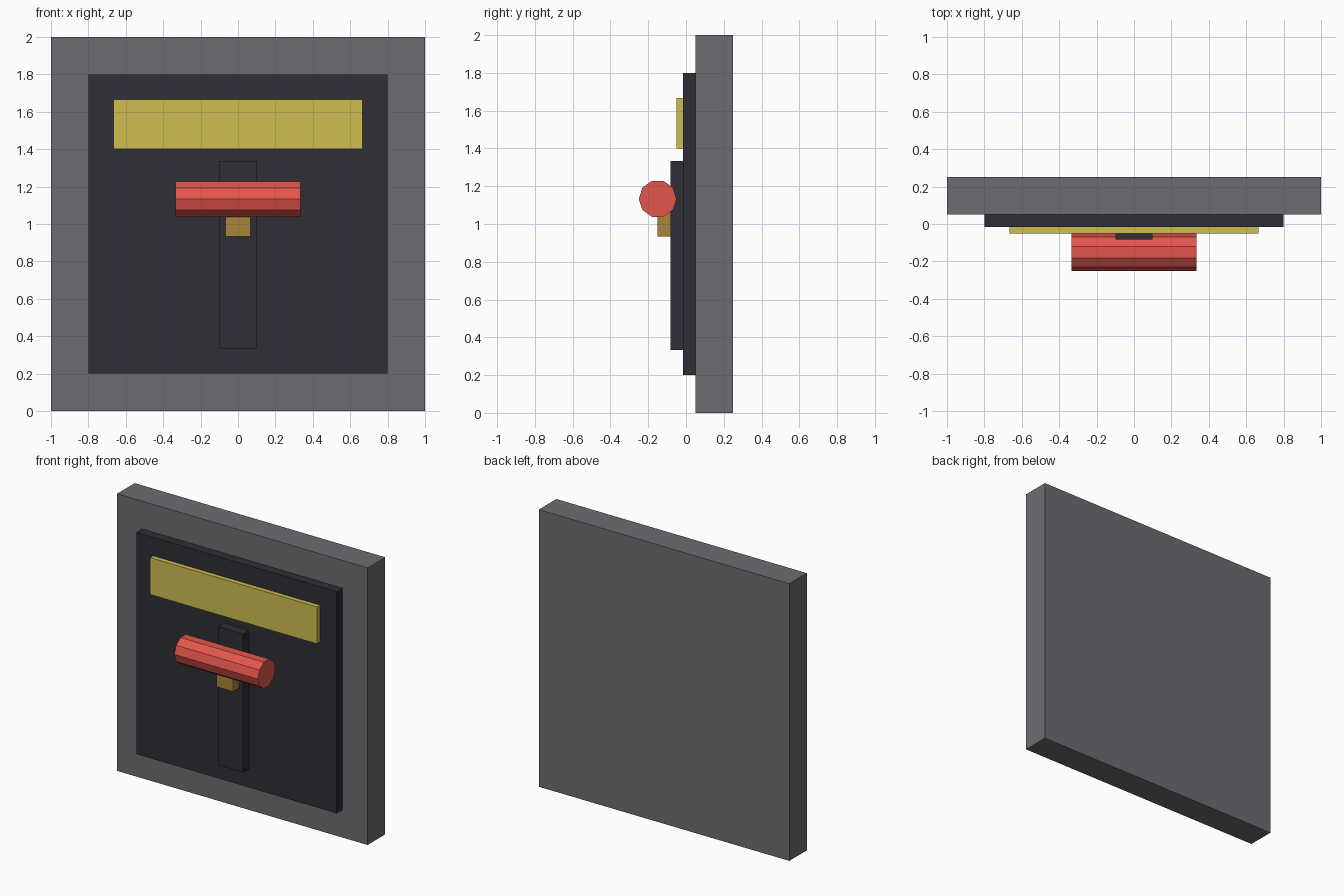
import bpy, math

if "Cube" in bpy.data.objects:
    bpy.data.objects.remove(bpy.data.objects["Cube"])


def lin(c):
    c /= 255
    return c / 12.92 if c <= 0.04045 else ((c + 0.055) / 1.055) ** 2.4


def material(name, r, g, b):
    m = bpy.data.materials.new(name)
    m.diffuse_color = (lin(r), lin(g), lin(b), 1)
    m.use_nodes = True
    m.node_tree.nodes["Principled BSDF"].inputs["Base Color"].default_value = m.diffuse_color
    return m


grey = material("grey", 108, 108, 114)
dark = material("dark_slate", 46, 46, 54)
yellow = material("yellow", 205, 190, 80)
red = material("red", 228, 86, 76)
brass = material("brass", 170, 133, 60)


def box(name, mat, x, y0, y1, z0, z1):
    """Box symmetric in x, spanning y0..y1 and z0..z1."""
    bpy.ops.mesh.primitive_cube_add(size=1, location=(0, (y0 + y1) / 2, (z0 + z1) / 2))
    o = bpy.context.object
    o.name = name
    for v in o.data.vertices:
        v.co.x *= 2 * x
        v.co.y *= y1 - y0
        v.co.z *= z1 - z0
    o.data.materials.append(mat)
    return o


# Wall plate, raised panel, label strip, lever track and lever stem
box("back_plate", grey, 1.0, 0.05, 0.25, 0, 2)
box("panel", dark, 0.8, -0.0167, 0.05, 0.2, 1.8)
box("label_strip", yellow, 0.6667, -0.05, -0.0167, 1.4, 1.6667)
box("lever_track", dark, 0.1, -0.0833, -0.0167, 0.3333, 1.3333)
box("lever_stem", brass, 0.0667, -0.15, -0.0833, 0.9333, 1.0667)

# Ten-sided handle lying along x, with corners pointing front and back
bpy.ops.mesh.primitive_cylinder_add(
    vertices=10, radius=0.1, depth=0.6667,
    location=(0, -0.15, 1.1333), rotation=(0, math.pi / 2, 0))
handle = bpy.context.object
handle.name = "lever_handle"
handle.data.materials.append(red)
